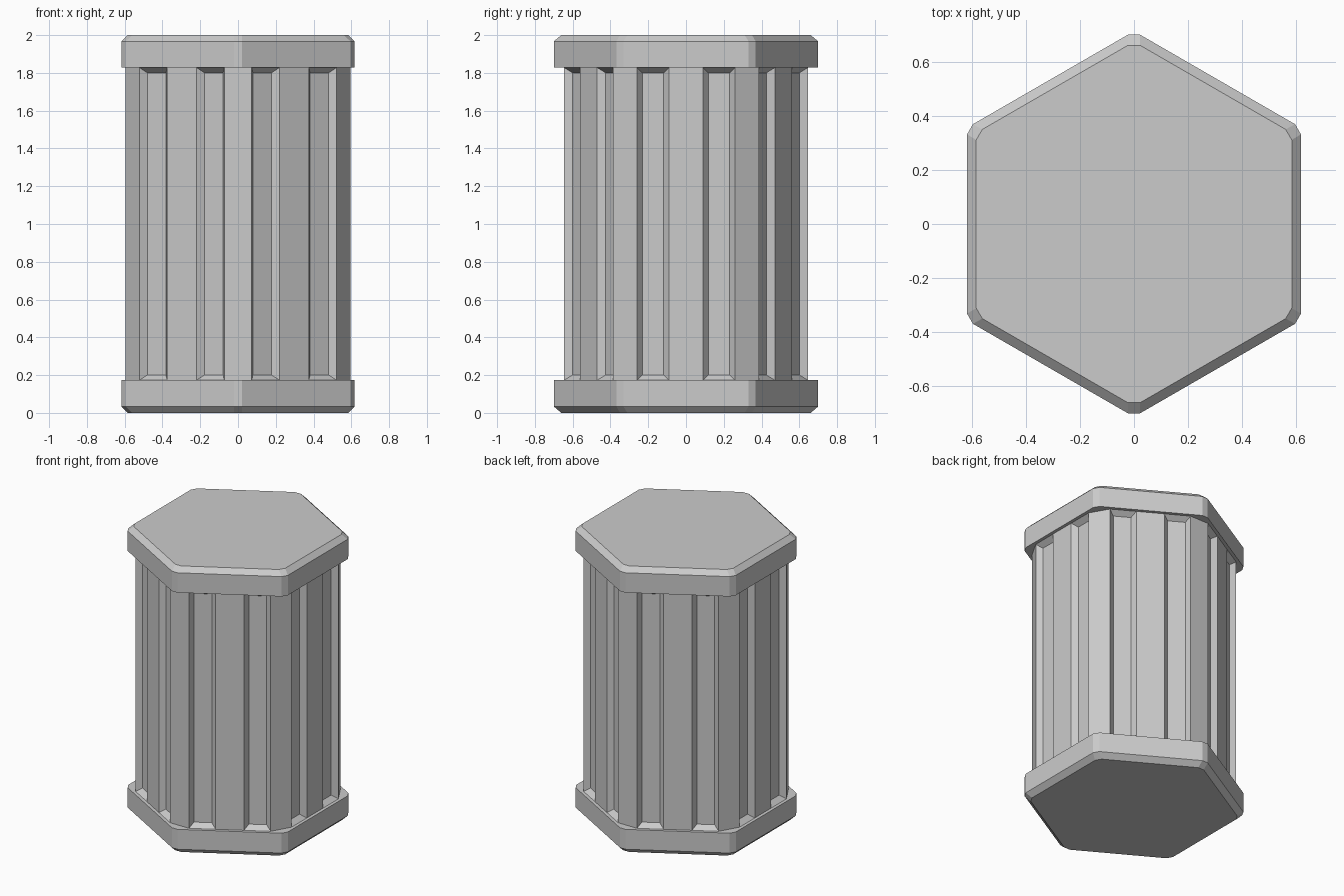
import bpy, bmesh, math

if "Cube" in bpy.data.objects:
    bpy.data.objects.remove(bpy.data.objects["Cube"])

SIDES = 6
STRIP = 0.09          # half width of the raised strip in the middle of each side
GROOVE_DEPTH = 0.036


def ring(bm, apothem, corner_cut, z):
    """Hexagon loop with cut corners; four points on each side."""
    edge = apothem * math.tan(math.pi / SIDES) - corner_cut
    verts = []
    for i in range(SIDES):
        a = i * 2 * math.pi / SIDES
        for t in (-edge, -STRIP, STRIP, edge):
            verts.append(bm.verts.new((apothem * math.cos(a) - t * math.sin(a),
                                       apothem * math.sin(a) + t * math.cos(a), z)))
    return verts


def bridge(bm, lower, upper):
    n = len(lower)
    return [bm.faces.new((lower[i], lower[(i + 1) % n], upper[(i + 1) % n], upper[i]))
            for i in range(n)]


bm = bmesh.new()

# Profile from the base up: chamfered foot, shaft, chamfered cap
profile = [
    (0.583, 0.026, 0.0), (0.617, 0.025, 0.034), (0.617, 0.025, 0.173),
    (0.595, 0.084, 0.173), (0.595, 0.084, 1.828),
    (0.617, 0.025, 1.828), (0.617, 0.025, 1.967), (0.583, 0.026, 2.0),
]
rings = [ring(bm, *p) for p in profile]
bands = [bridge(bm, lo, hi) for lo, hi in zip(rings, rings[1:])]
bm.faces.new(rings[-1])
bm.faces.new(rings[0][::-1])
bm.normal_update()

# Two bevelled grooves on each side of the shaft
grooves = [f for i, f in enumerate(bands[3]) if i % 4 in (0, 2)]
bmesh.ops.inset_individual(bm, faces=grooves, thickness=0.028,
                           depth=-GROOVE_DEPTH, use_even_offset=True)
bm.normal_update()

mesh = bpy.data.meshes.new("fluted_hex_canister")
bm.to_mesh(mesh)
bm.free()
obj = bpy.data.objects.new("fluted_hex_canister", mesh)
bpy.context.collection.objects.link(obj)
